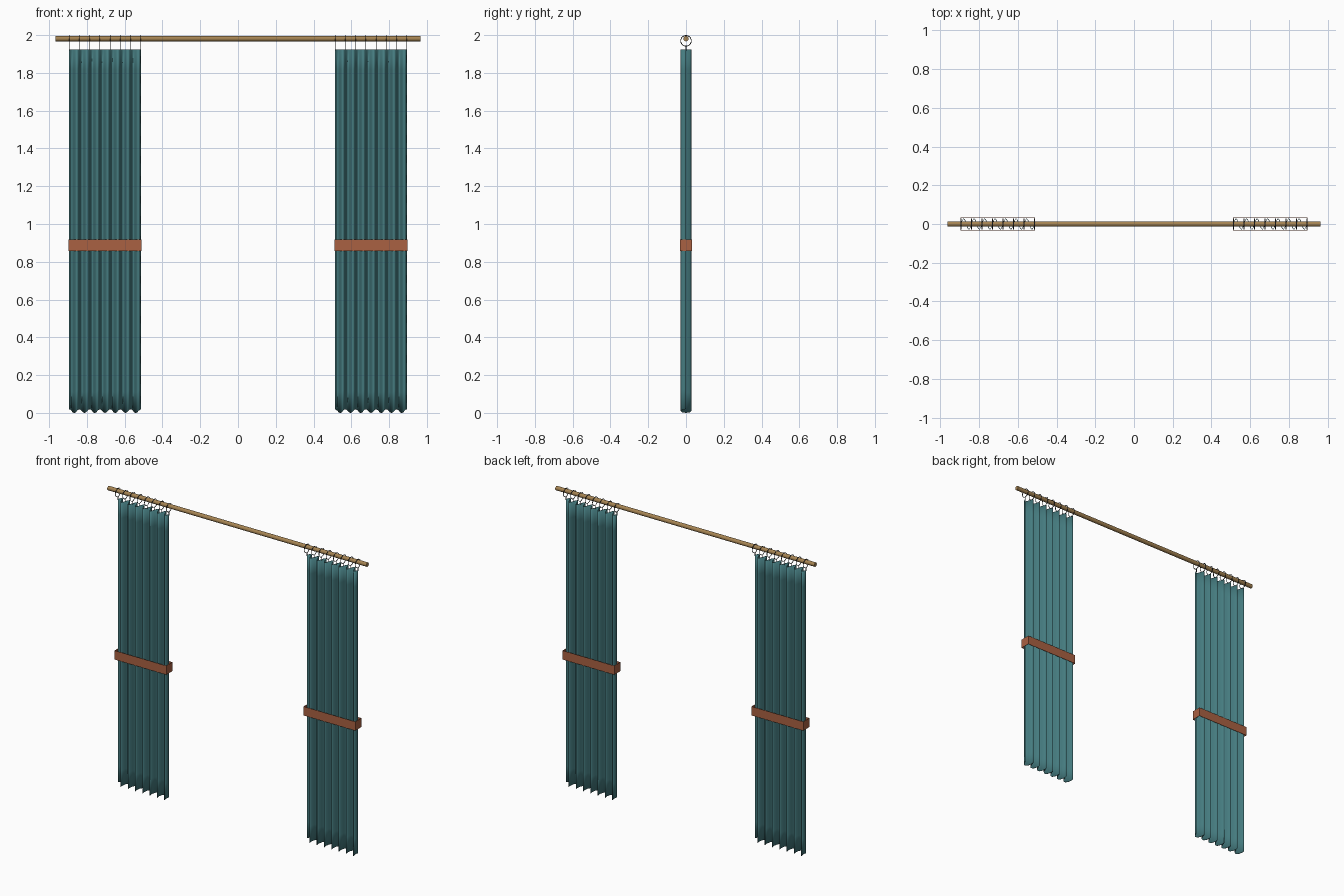
import bpy, bmesh, math
from mathutils import Vector

if "Cube" in bpy.data.objects:
    bpy.data.objects.remove(bpy.data.objects["Cube"])


def material(name, rgb):
    m = bpy.data.materials.new(name)
    m.use_nodes = True
    m.diffuse_color = (*rgb, 1)
    m.node_tree.nodes["Principled BSDF"].inputs["Base Color"].default_value = (*rgb, 1)
    return m


TEAL = material("teal cloth", (0.06, 0.2, 0.215))
BRASS = material("brass rod", (0.38, 0.23, 0.085))
RUST = material("rust band", (0.40, 0.12, 0.055))
DARK = material("dark metal", (0.035, 0.035, 0.035))

FOLDS, STEPS, ROWS = 7, 8, 18
WIDTH, DEPTH, TOP, HEM = 0.38, 0.028, 1.925, 0.02
CENTRE, RING_Z, RING_R = 0.704, 1.97, 0.028


def finish(obj, name, mat):
    obj.name = name
    obj.data.materials.append(mat)
    return obj


def from_bmesh(bm, name, mat):
    mesh = bpy.data.meshes.new(name)
    bm.to_mesh(mesh)
    bm.free()
    obj = bpy.data.objects.new(name, mesh)
    bpy.context.collection.objects.link(obj)
    return finish(obj, name, mat)


def cylinder(name, mat, radius, length, location, axis_y=0.0, sides=16):
    bpy.ops.mesh.primitive_cylinder_add(vertices=sides, radius=radius, depth=length,
                                        location=location, rotation=(0, axis_y, 0))
    bpy.ops.object.shade_smooth_by_angle()
    return finish(bpy.context.object, name, mat)


# Pleated cloth with a scalloped hem
def curtain(name, cx):
    bm = bmesh.new()
    columns = []
    for i in range(FOLDS * STEPS + 1):
        phase = 2 * math.pi * i / STEPS
        x = cx + WIDTH * (i / (FOLDS * STEPS) - 0.5)
        y = DEPTH * math.sin(phase)
        hem = HEM * (0.5 + 0.5 * math.cos(phase))
        columns.append([bm.verts.new((x, y, hem + (TOP - hem) * r / ROWS))
                        for r in range(ROWS + 1)])
    for a, b in zip(columns, columns[1:]):
        for r in range(ROWS):
            bm.faces.new((a[r], b[r], b[r + 1], a[r + 1])).smooth = True
    obj = from_bmesh(bm, name, TEAL)
    mod = obj.modifiers.new("thickness", "SOLIDIFY")
    mod.thickness, mod.offset = 0.003, 0


# Hollow band wrapped around the cloth
def tieback(name, cx):
    bm = bmesh.new()
    bmesh.ops.create_cube(bm, size=1)
    bmesh.ops.delete(bm, geom=[f for f in bm.faces if abs(f.normal.z) > 0.5],
                     context="FACES_ONLY")
    bmesh.ops.scale(bm, vec=Vector((0.386, 0.066, 0.06)), verts=bm.verts)
    bmesh.ops.translate(bm, vec=Vector((cx, 0, 0.887)), verts=bm.verts)
    obj = from_bmesh(bm, name, RUST)
    obj.modifiers.new("thickness", "SOLIDIFY").thickness = 0.003


# Ring on the rod with a short hook down to the cloth
def ring(name, x):
    bpy.ops.mesh.primitive_torus_add(major_segments=24, minor_segments=6,
                                     major_radius=RING_R, minor_radius=0.002,
                                     location=(x, 0, RING_Z), rotation=(0, math.pi / 2, 0))
    bpy.ops.object.shade_smooth_by_angle()
    finish(bpy.context.object, name + "_ring", DARK)
    cylinder(name + "_hook", DARK, 0.0018, 0.024, (x, 0, 1.93), sides=6)


cylinder("curtain_rod", BRASS, 0.014, 1.93, (0, 0, 1.981), math.pi / 2)
for side, sign in (("left", 1), ("right", -1)):
    cx = sign * CENTRE
    curtain(side + "_curtain", cx)
    tieback(side + "_tieback", cx)
    for k in range(FOLDS + 1):
        ring(f"{side}_{k + 1}", cx + WIDTH * (k / FOLDS - 0.5))
